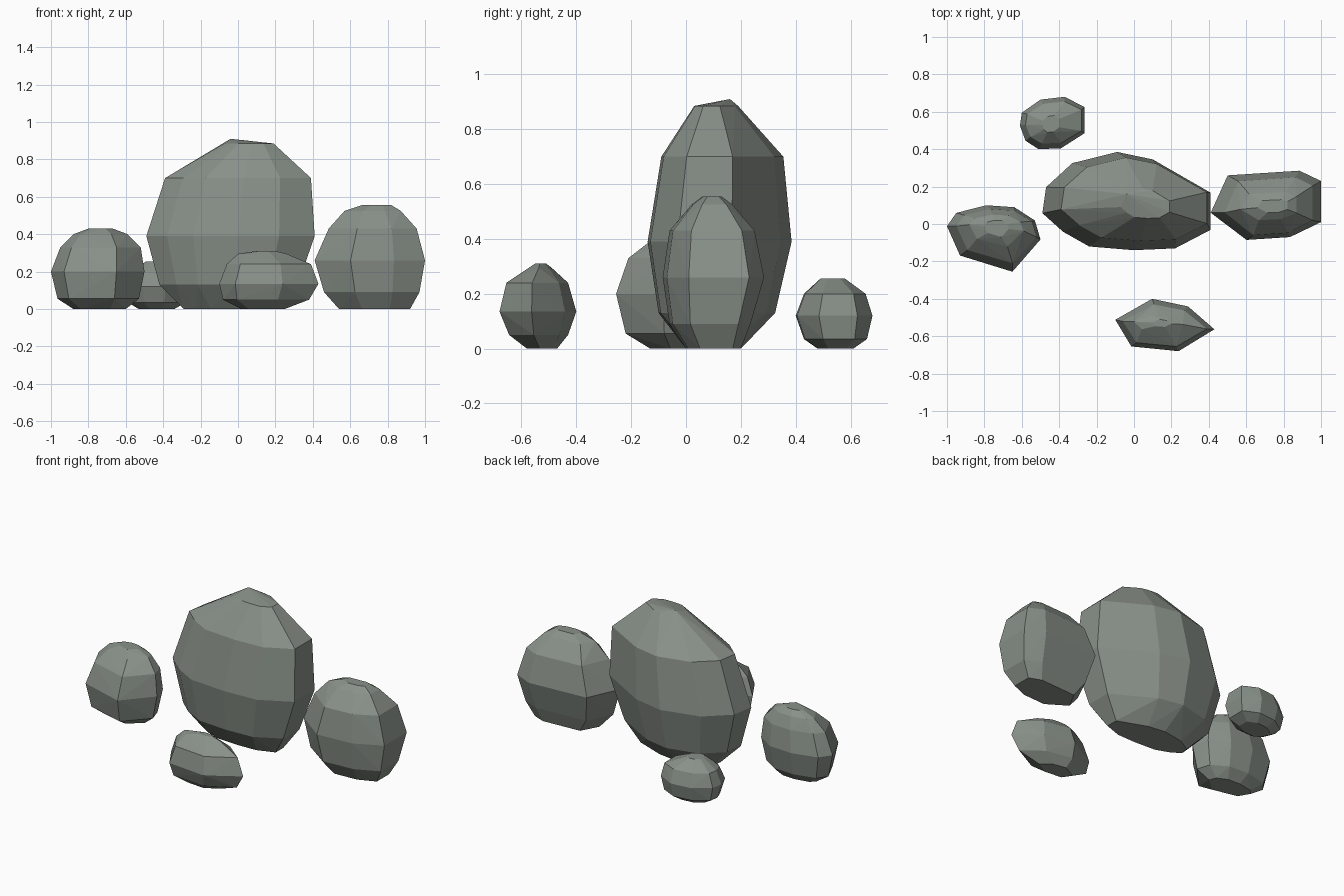
import bpy, bmesh

stone = bpy.data.materials.new("grey green stone")
stone.diffuse_color = (0.25, 0.28, 0.25, 1)


def rock(name, plan, levels):
    """Faceted boulder: the plan outline is fitted to the box of each level
    (z, x min, x max, y min, y max), then wrapped in a convex hull."""
    xs, ys = [p[0] for p in plan], [p[1] for p in plan]
    px, py = min(xs), min(ys)
    w, d = max(xs) - px, max(ys) - py
    bm = bmesh.new()
    for z, x0, x1, y0, y1 in levels:
        for x, y in plan:
            bm.verts.new((x0 + (x - px) / w * (x1 - x0),
                          y0 + (y - py) / d * (y1 - y0), z))
    bmesh.ops.remove_doubles(bm, verts=bm.verts, dist=0.003)
    bmesh.ops.convex_hull(bm, input=bm.verts)
    loose = [v for v in bm.verts if not v.link_faces]
    bmesh.ops.delete(bm, geom=loose, context='VERTS')
    bmesh.ops.dissolve_limit(bm, angle_limit=0.02, verts=bm.verts, edges=bm.edges)
    bmesh.ops.recalc_face_normals(bm, faces=bm.faces)
    mesh = bpy.data.meshes.new(name)
    bm.to_mesh(mesh)
    bm.free()
    mesh.materials.append(stone)
    bpy.context.collection.objects.link(bpy.data.objects.new(name, mesh))


# tall central boulder
rock("main_boulder",
     [(-.49, .06), (-.47, .2), (-.33, .33), (-.09, .39), (.1, .35), (.41, .17),
      (.41, -.03), (.22, -.13), (0, -.14), (-.24, -.12), (-.38, -.04)],
     [(0, -.29, .23, 0, .2), (.13, -.42, .32, -.1, .325), (.39, -.49, .41, -.14, .385),
      (.70, -.39, .39, -.09, .355), (.885, -.07, .19, .03, .19), (.91, -.04, -.04, .16, .16)])

# right boulder
rock("right_boulder",
     [(.41, .06), (.5, .26), (.88, .285), (.995, .23), (.995, .01), (.83, -.07), (.6, -.085)],
     [(0, .54, .92, 0, .2), (.09, .46, .97, -.06, .235), (.26, .41, 1, -.085, .285),
      (.43, .485, .955, -.06, .25), (.525, .57, .87, .02, .17), (.555, .66, .82, .06, .13)])

# left boulder
rock("left_boulder",
     [(-1, -.01), (-.95, .06), (-.79, .1), (-.64, .09), (-.53, .02), (-.5, -.08),
      (-.65, -.25), (-.93, -.165)],
     [(0, -.88, -.6, -.13, .02), (.055, -.965, -.53, -.22, .07), (.2, -1, -.5, -.255, .1),
      (.33, -.95, -.52, -.21, .08), (.4, -.88, -.59, -.12, .05), (.43, -.8, -.67, -.07, .02)])

# small front stone
rock("front_stone",
     [(-.095, -.51), (.1, -.4), (.29, -.44), (.43, -.56), (.24, -.675), (-.01, -.65)],
     [(0, .02, .25, -.58, -.47), (.05, -.08, .38, -.645, -.43), (.135, -.1, .43, -.68, -.4),
      (.24, -.06, .39, -.655, -.43), (.295, 0, .26, -.57, -.49), (.31, .1, .2, -.55, -.51)])

# small back stone
rock("back_stone",
     [(-.61, .53), (-.6, .6), (-.5, .67), (-.37, .685), (-.265, .63), (-.265, .49),
      (-.39, .41), (-.51, .405), (-.58, .45)],
     [(0, -.53, -.34, .48, .61), (.035, -.59, -.28, .43, .66), (.12, -.61, -.265, .4, .68),
      (.2, -.58, -.28, .43, .655), (.255, -.49, -.4, .49, .58)])
